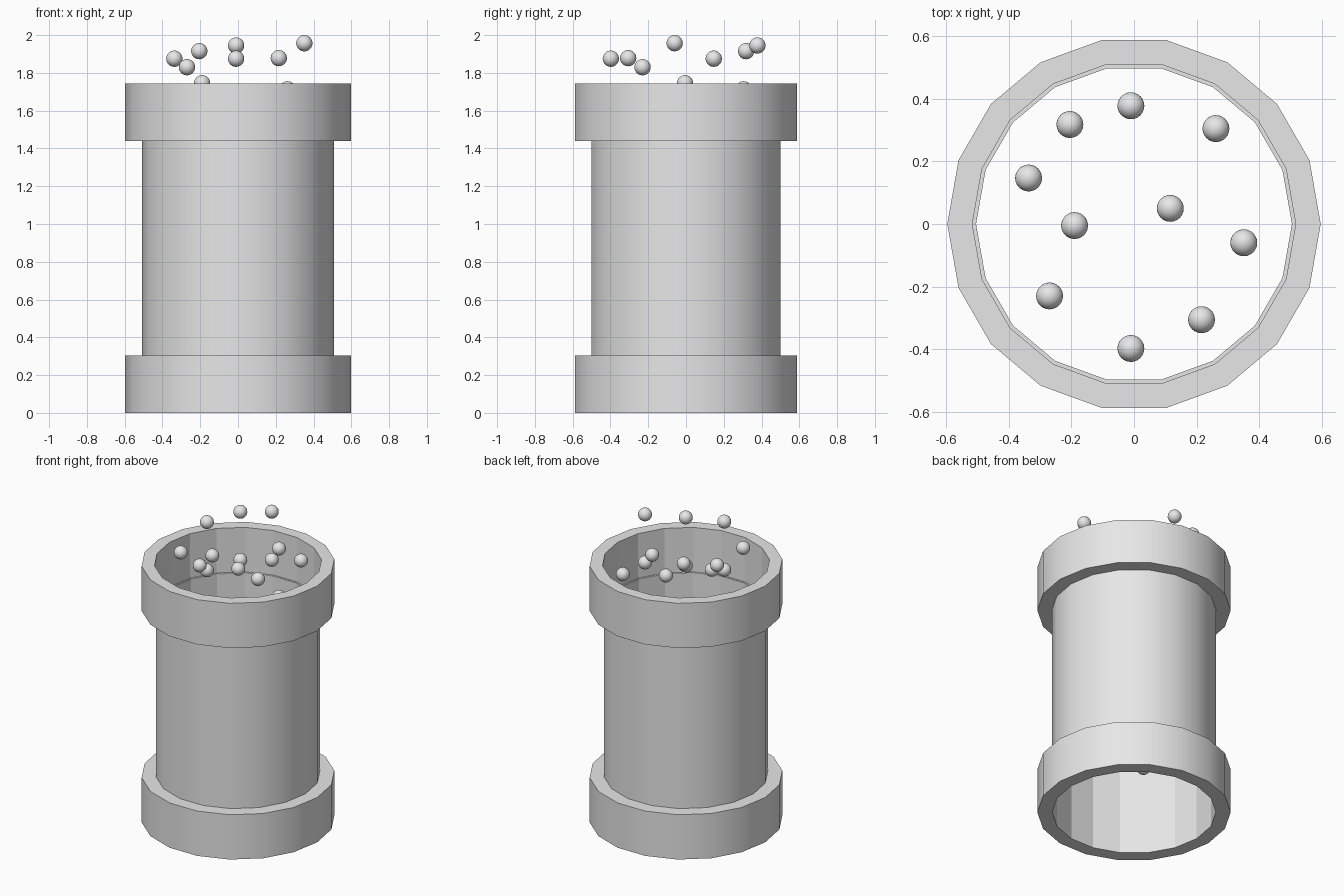
import bpy
import bmesh
import math

cube = bpy.data.objects.get("Cube")
if cube:
    bpy.data.objects.remove(cube, do_unlink=True)

SIDES = 18

grey = bpy.data.materials.new("light_grey")
grey.use_nodes = True
COLOUR = (0.8, 0.8, 0.8, 1.0)
grey.diffuse_color = COLOUR
grey.node_tree.nodes["Principled BSDF"].inputs["Base Color"].default_value = COLOUR


def finish(name, bm):
    mesh = bpy.data.meshes.new(name)
    bm.to_mesh(mesh)
    bm.free()
    mesh.materials.append(grey)
    obj = bpy.data.objects.new(name, mesh)
    bpy.context.collection.objects.link(obj)
    bpy.ops.object.select_all(action="DESELECT")
    obj.select_set(True)
    bpy.context.view_layer.objects.active = obj
    bpy.ops.object.shade_smooth_by_angle(angle=math.radians(30))
    return obj


def ring(name, profile):
    """Revolve a closed (radius, height) profile; inner walls stay faceted."""
    bm = bmesh.new()
    loops = []
    for i in range(SIDES):
        a = math.tau * i / SIDES
        loops.append([bm.verts.new((r * math.cos(a), r * math.sin(a), z)) for r, z in profile])
    n = len(profile)
    for i in range(SIDES):
        here, there = loops[i], loops[(i + 1) % SIDES]
        for j in range(n):
            k = (j + 1) % n
            bm.faces.new((here[j], there[j], there[k], here[k]))
    bmesh.ops.recalc_face_normals(bm, faces=bm.faces)
    obj = finish(name, bm)
    for p in obj.data.polygons:
        if p.normal.xy.dot(p.center.xy) < -0.1:
            p.use_smooth = False
    return obj


# Thin tube wall and the two thick collars
WALL, RIM, MOUTH = 0.507, 0.597, 0.517
ring("tube_wall", [(WALL - 0.002, 0), (WALL, 0), (WALL, 1.44), (WALL - 0.002, 1.44)])
ring("bottom_collar", [(WALL, 0), (RIM, 0), (RIM, 0.305), (WALL, 0.305)])
ring("top_collar", [(WALL, 1.44), (RIM, 1.44), (RIM, 1.745), (MOUTH, 1.745),
                    (MOUTH, 1.442), (WALL, 1.442)])

# Floating bubbles: one scattered layer repeated down the tube
LAYER = [
    (-0.01, 0.378, 1.945), (-0.205, 0.318, 1.915), (0.262, 0.305, 1.713),
    (-0.337, 0.147, 1.875), (-0.19, -0.005, 1.745), (0.116, 0.05, 1.645),
    (0.351, -0.06, 1.957), (-0.27, -0.23, 1.83), (0.216, -0.306, 1.878),
    (-0.01, -0.398, 1.875),
]
bm = bmesh.new()
for level in range(5):
    for x, y, z in LAYER:
        made = bmesh.ops.create_uvsphere(bm, u_segments=24, v_segments=16, radius=0.043)
        bmesh.ops.translate(bm, verts=made["verts"], vec=(x, y, z - 0.328 * level))
finish("bubbles", bm)
